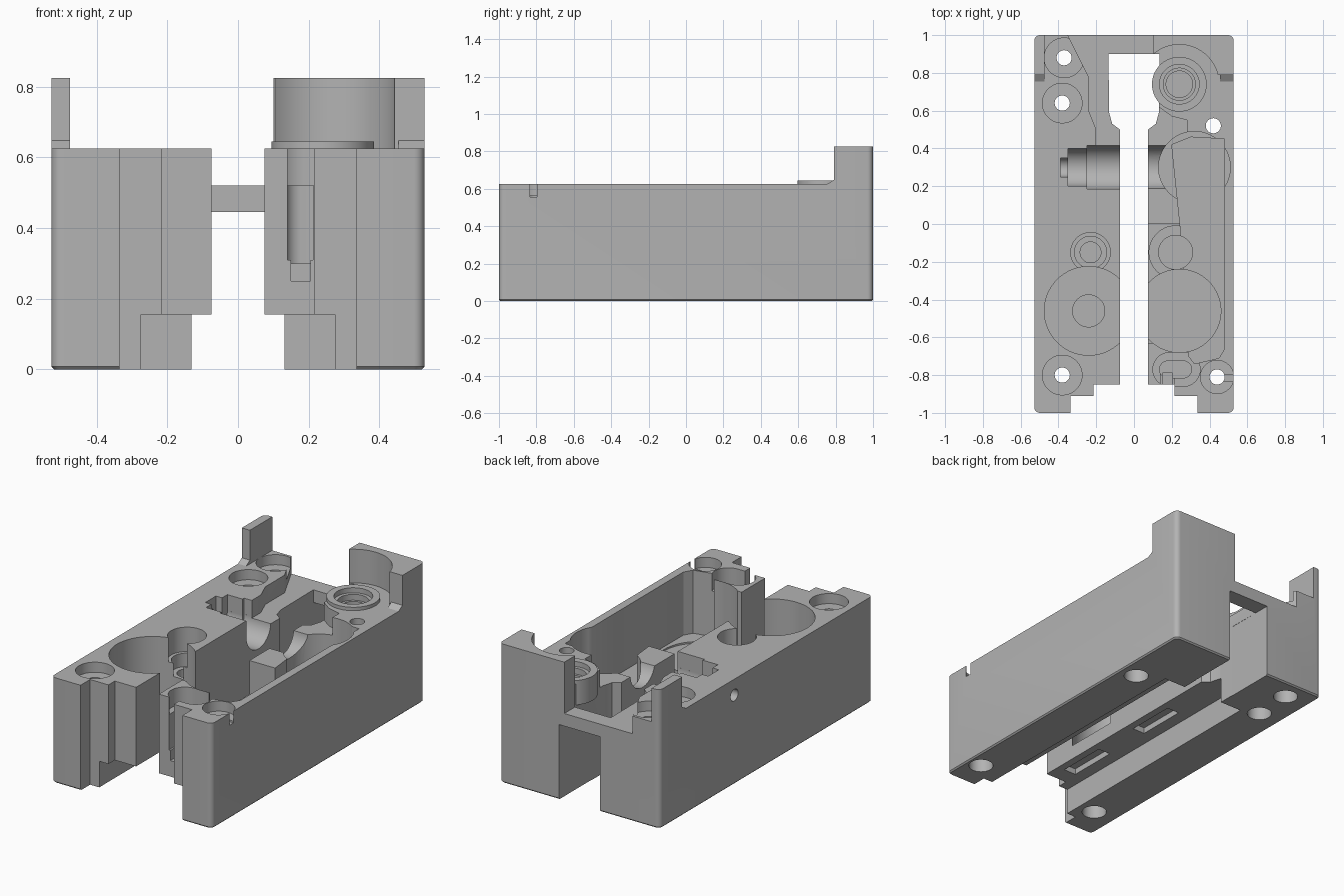
import bpy, bmesh, math

cube = bpy.data.objects.get("Cube")
if cube:
    bpy.data.objects.remove(cube, do_unlink=True)

metal = bpy.data.materials.new("machined grey")
metal.use_nodes = True
grey = (0.45, 0.45, 0.45, 1)
metal.diffuse_color = grey
metal.node_tree.nodes["Principled BSDF"].inputs["Base Color"].default_value = grey

TOP, RAISED, LEDGE, BRIDGE = 0.625, 0.825, 0.155, 0.52
OVER = 0.9   # cutters run past the highest face


def make(bm, name):
    bmesh.ops.recalc_face_normals(bm, faces=bm.faces)
    mesh = bpy.data.meshes.new(name)
    bm.to_mesh(mesh)
    bm.free()
    obj = bpy.data.objects.new(name, mesh)
    bpy.context.collection.objects.link(obj)
    mesh.materials.append(metal)
    return obj


def prism(points, z0, z1, name="cutter"):
    bm = bmesh.new()
    face = bm.faces.new([bm.verts.new((x, y, z0)) for x, y in points])
    out = bmesh.ops.extrude_face_region(bm, geom=[face])
    verts = [v for v in out["geom"] if isinstance(v, bmesh.types.BMVert)]
    bmesh.ops.translate(bm, verts=verts, vec=(0, 0, z1 - z0))
    return make(bm, name)


def box(x0, x1, y0, y1, z0, z1, name="cutter"):
    return prism([(x0, y0), (x1, y0), (x1, y1), (x0, y1)], z0, z1, name)


def disc(x, y, r, z0, z1, stretch=0):
    """Vertical cylinder, or a slot when stretched along x."""
    pts = []
    for i in range(48):
        a = math.tau * (i + 0.5) / 48
        side = math.copysign(stretch, math.cos(a))
        pts.append((x + side + r * math.cos(a), y + r * math.sin(a)))
    return prism(pts, z0, z1)


def bore(x0, x1, y, z, r):
    """Cylinder lying along x."""
    obj = disc(0, 0, r, x0, x1)
    for v in obj.data.vertices:
        a, b, c = v.co
        v.co = (c, y + a, z + b)
    return obj


# main block with rounded corners and a fine chamfer at the base
bm = bmesh.new()
bmesh.ops.create_cube(bm, size=1)
for v in bm.verts:
    v.co = (v.co.x * 1.056, v.co.y * 2, (v.co.z + 0.5) * RAISED)
upright = [e for e in bm.edges if abs(e.verts[0].co.z - e.verts[1].co.z) > 0.1]
bmesh.ops.bevel(bm, geom=upright, offset=0.03, segments=6, profile=0.5, affect='EDGES')
base = [e for e in bm.edges if max(v.co.z for v in e.verts) < 0.001]
bmesh.ops.bevel(bm, geom=base, offset=0.008, segments=1, affect='EDGES')
body = make(bm, "housing_block")


def combine(tool, operation='DIFFERENCE'):
    tool.hide_render = True
    mod = body.modifiers.new("shape", 'BOOLEAN')
    mod.operation = operation
    mod.solver = 'EXACT'
    mod.object = tool
    bpy.context.view_layer.objects.active = body
    bpy.ops.object.modifier_apply(modifier=mod.name)
    bpy.data.objects.remove(tool, do_unlink=True)


# top deck, leaving two raised back corners
combine(box(-1, 1, -2, 0.79, TOP, OVER))
combine(box(-0.475, 0.095, 0.7, 2, TOP, OVER))
combine(disc(0.24, 0.74, 0.21, TOP, OVER))

# sloped feet in front of the raised corners
for x0, x1 in ((-0.528, -0.475), (0.455, 0.528)):
    foot = box(x0, x1, 0.755, 0.81, 0.6, 0.66)
    for v in foot.data.vertices:
        if v.co.z > 0.65 and v.co.y < 0.78:
            v.co.z = TOP
    combine(foot, 'UNION')

# central slot, wider at the back, with a bridge across the back end
combine(box(-0.075, 0.075, -2, 0.62, -1, OVER))
combine(prism([(-0.075, 0.5), (0.075, 0.5), (0.115, 0.53), (0.132, 0.59), (0.135, 0.9),
               (-0.135, 0.9), (-0.132, 0.59), (-0.115, 0.53)], -1, OVER))
combine(box(-0.135, 0.135, 0.7, 2, -1, 0.445))

# lower channel and stepped front edges
combine(box(-0.275, 0.275, -2, 0.6, -1, LEDGE))
combine(box(-0.335, 0.335, -2, -0.91, -1, OVER))
combine(box(-0.215, 0.215, -2, -0.85, -1, OVER))

# lowered deck over the bridge
combine(prism([(-0.35, 1.1), (-0.35, 1), (-0.24, 0.78), (-0.24, 0.6), (-0.2, 0.5),
               (-0.2, 0.4), (0, 0.4), (0.28, 0.4), (0.28, 0.55), (0.2, 0.57),
               (0.13, 0.62), (0.1, 0.75), (0.1, 1.1)], BRIDGE, OVER))

# ring seat by the tall corner
combine(disc(0.24, 0.74, 0.145, 0.5, 0.645), 'UNION')
for r, z in ((0.105, 0.615), (0.085, 0.58), (0.07, 0.4)):
    combine(disc(0.24, 0.74, r, z, OVER))

# stepped cross bore, open at the top
for x0, x1, r in ((-0.39, 0, 0.05), (-0.35, 0, 0.1), (-0.25, 0.2, 0.115)):
    combine(bore(x0, x1, 0.3, 0.53, r))
    combine(box(x0, x1, 0.3 - r, 0.3 + r, 0.53, OVER))
combine(bore(-1, -0.3, 0.3, 0.53, 0.035))

# round gear pockets on the right half
combine(disc(-0.24, -0.46, 0.235, 0.24, OVER))
combine(disc(-0.24, -0.46, 0.085, 0.2, OVER))
for r, z in ((0.105, 0.48), (0.085, 0.4), (0.055, 0.3)):
    combine(disc(-0.23, -0.15, r, z, OVER))

# long open pocket on the left half
combine(prism([(0.2, 0.42), (0.25, -0.06), (0.29, -0.7), (0.32, -0.74), (0.45, -0.71),
               (0.48, -0.66), (0.48, 0.45), (0.3, 0.46)], 0.25, OVER))
combine(disc(0.32, 0.3, 0.19, 0.28, OVER))
combine(box(0, 0.3, -0.63, 0, 0.3, OVER))
combine(box(0, 0.3, -0.05, 0.22, 0.5, OVER))
combine(disc(0.24, -0.46, 0.22, 0.24, OVER))
combine(disc(0.22, -0.15, 0.14, 0.27, OVER))
combine(disc(0.22, -0.15, 0.09, 0.22, OVER))

# oblong seat and its front opening
combine(disc(0.225, -0.77, 0.09, 0.52, OVER, 0.035))
combine(disc(0.22, -0.77, 0.045, 0.3, OVER, 0.04))
combine(box(0.14, 0.213, -1, -0.77, 0.31, OVER))
combine(box(0.15, 0.205, -1, -0.79, 0.25, 0.4))

# screw holes with counterbores above and below
for x, y, r in ((-0.37, 0.88, 0.105), (-0.38, 0.64, 0.105), (-0.38, -0.8, 0.105),
                (0.44, -0.81, 0.088), (0.42, 0.52, 0)):
    combine(disc(x, y, 0.04, -1, OVER))
    combine(disc(x, y, 0.068, -1, 0.08))
    if r:
        combine(disc(x, y, r, 0.565, OVER))

# side notch
combine(box(0.45, 1, -0.835, -0.797, 0.555, OVER))

# shallow recesses under both ledges
for side in (-1, 1):
    for y in (-0.6, 0.0):
        x0, x1 = sorted((side * 0.12, side * 0.2))
        combine(box(x0, x1, y - 0.15, y + 0.15, 0, 0.19))

# one plain material and crisp shading
body.data.materials.clear()
body.data.materials.append(metal)
for poly in body.data.polygons:
    poly.material_index = 0
bpy.ops.object.select_all(action='DESELECT')
body.select_set(True)
bpy.context.view_layer.objects.active = body
bpy.ops.object.shade_smooth_by_angle(angle=math.radians(30))
